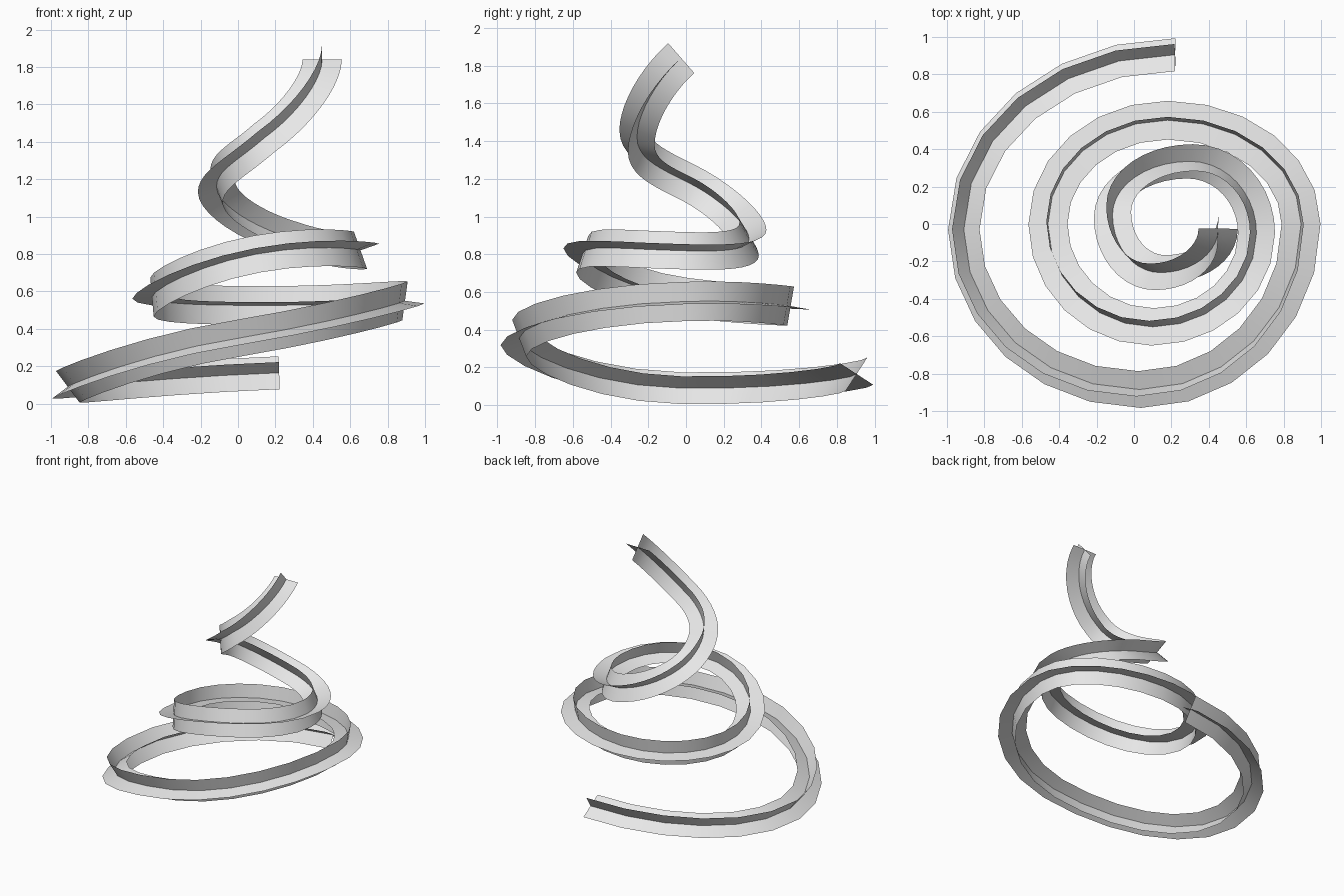
import bpy
import bmesh
import math
from mathutils import Vector

cube = bpy.data.objects.get("Cube")
if cube:
    bpy.data.objects.remove(cube, do_unlink=True)

# One flat colour
grey = bpy.data.materials.new("light_grey")
grey.use_nodes = True
grey.diffuse_color = (0.8, 0.8, 0.8, 1)
grey.node_tree.nodes["Principled BSDF"].inputs["Base Color"].default_value = (0.8, 0.8, 0.8, 1)

HALF_WIDTH = 0.105
START_LEAN = math.radians(33)
ROUND = 0.5523  # handle length of a quarter ellipse

# Spiral centre line: quarter-turn points (x, y, z, climb per quarter),
# heading alternately along x and along y
stations = [
    (0.22, 0.905, 0.165, -0.07),
    (-0.91, -0.03, 0.09, 0.03),
    (0.03, -0.885, 0.355, 0.24),
    (0.893, 0.0, 0.55, 0.03),
    (0.18, 0.555, 0.525, 0.0),
    (-0.46, 0.0, 0.57, 0.12),
    (0.1, -0.55, 0.80, 0.17),
    (0.655, -0.05, 0.82, -0.02),
    (0.3, 0.335, 0.88, 0.2),
    (-0.115, 0.05, 1.16, 0.27),
    (0.14, -0.26, 1.42, 0.37),
    (0.45, -0.025, 1.84, 0.34),
]


def handles(i):
    """Four control points of the quarter turn that begins at station i."""
    a, b = stations[i], stations[i + 1]
    p, q = Vector(a[:3]), Vector(b[:3])
    d = (q - p) * ROUND
    along_x, along_y = Vector((d.x, 0, 0)), Vector((0, d.y, 0))
    first, last = (along_x, along_y) if i % 2 == 0 else (along_y, along_x)
    first.z, last.z = a[3] / 3, b[3] / 3
    return p, p + first, q - last, q


def point_and_tangent(ctrl, t):
    p0, p1, p2, p3 = ctrl
    s = 1 - t
    point = p0 * s**3 + p1 * (3 * s * s * t) + p2 * (3 * s * t * t) + p3 * t**3
    tangent = (p1 - p0) * (s * s) + (p2 - p1) * (2 * s * t) + (p3 - p2) * (t * t)
    return point, tangent.normalized()


path = []
for i in range(len(stations) - 1):
    steps = 6 if i < 7 else 10
    ctrl = handles(i)
    path += [point_and_tangent(ctrl, k / steps) for k in range(steps)]
path.append(point_and_tangent(ctrl, 1))

# Carry the crossed section along the path without added twist
tangent = path[0][1]
upright = Vector((0, math.sin(START_LEAN), math.cos(START_LEAN)))
upright = (upright - tangent * upright.dot(tangent)).normalized()
frames = []
for point, direction in path:
    upright = tangent.rotation_difference(direction) @ upright
    upright = (upright - direction * upright.dot(direction)).normalized()
    tangent = direction
    frames.append((point, upright.copy(), direction.cross(upright)))


def ribbon(name, axis):
    """Flat strip swept along the spiral, spread along one frame axis."""
    bm = bmesh.new()
    rows = []
    for frame in frames:
        side = frame[axis] * HALF_WIDTH
        rows.append([bm.verts.new(frame[0] + side * k) for k in (-1, 0, 1)])
    for a, b in zip(rows, rows[1:]):
        for k in range(2):
            bm.faces.new((a[k], b[k], b[k + 1], a[k + 1])).smooth = True
    mesh = bpy.data.meshes.new(name)
    bm.to_mesh(mesh)
    bm.free()
    mesh.materials.append(grey)
    obj = bpy.data.objects.new(name, mesh)
    bpy.context.collection.objects.link(obj)
    return obj


# Two strips crossing at right angles
ribbon("upright_ribbon", 1)
ribbon("flat_ribbon", 2)
